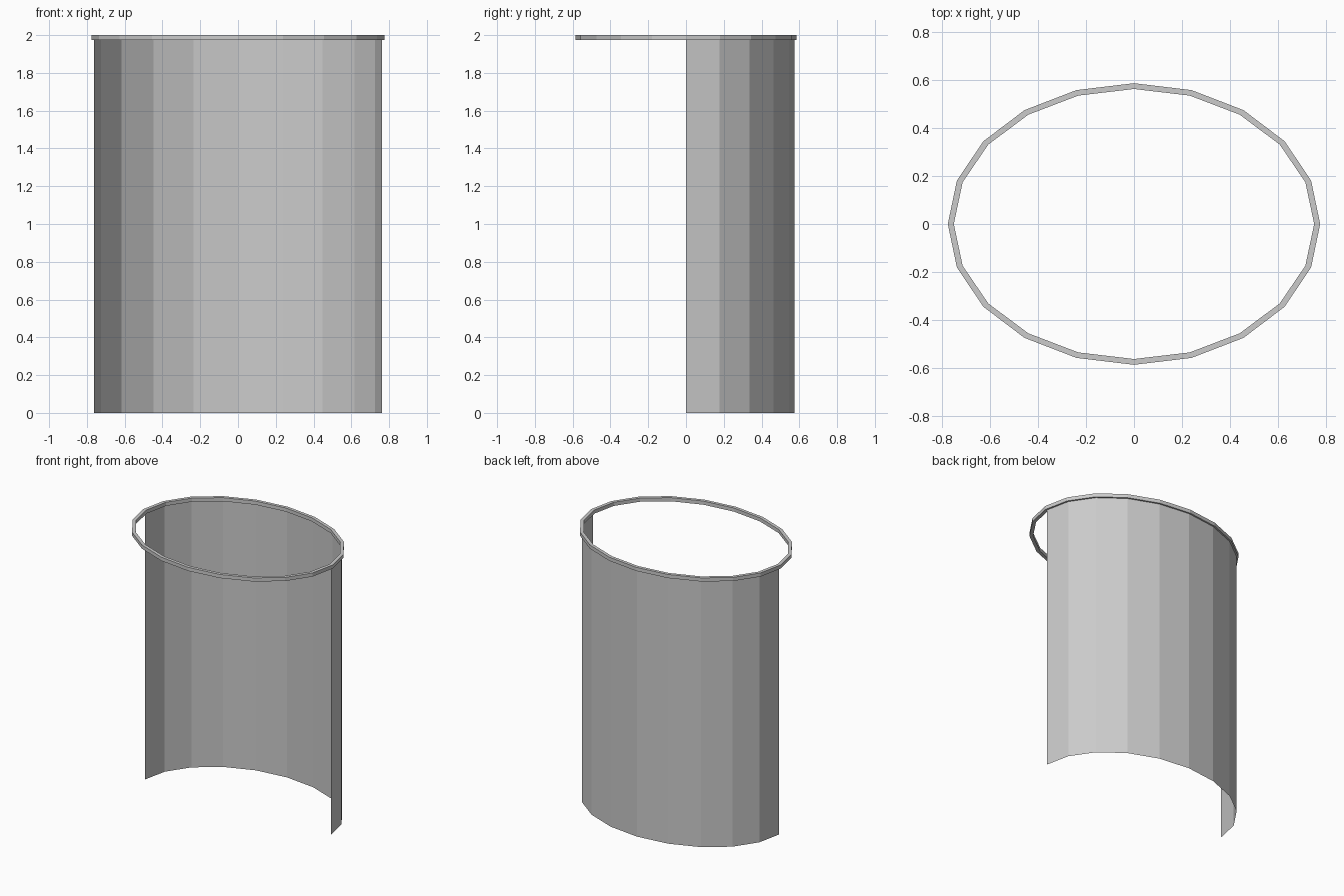
import bpy, math

if "Cube" in bpy.data.objects:
    bpy.data.objects.remove(bpy.data.objects["Cube"])

SIDES = 20
TOP, RIM_BOTTOM = 2.0, 1.973


def ellipse(a, b, z, count):
    """First `count` points of a 20-sided ellipse, starting at +x and going over +y."""
    step = 2 * math.pi / SIDES
    return [(a * math.cos(i * step), b * math.sin(i * step), z) for i in range(count)]


def loft(name, loops, closed):
    """Join successive loops with flat quads; closed also wraps both directions."""
    n, m = len(loops[0]), len(loops)
    verts = [p for loop in loops for p in loop]
    faces = []
    for j in range(m if closed else m - 1):
        k = (j + 1) % m
        for i in range(n if closed else n - 1):
            h = (i + 1) % n
            faces.append((j * n + i, j * n + h, k * n + h, k * n + i))
    mesh = bpy.data.meshes.new(name)
    mesh.from_pydata(verts, [], faces)
    mesh.update()
    obj = bpy.data.objects.new(name, mesh)
    bpy.context.collection.objects.link(obj)
    return obj


# Oval rail with a square section
section = [(0.775, 0.586, RIM_BOTTOM), (0.775, 0.586, TOP),
           (0.750, 0.562, TOP), (0.750, 0.562, RIM_BOTTOM)]
loft("oval_rail", [ellipse(a, b, z, SIDES) for a, b, z in section], True)

# Thin curtain hanging from the back half of the rail
half = SIDES // 2 + 1
loft("curtain", [ellipse(0.762, 0.574, z, half) for z in (0, RIM_BOTTOM)], False)
